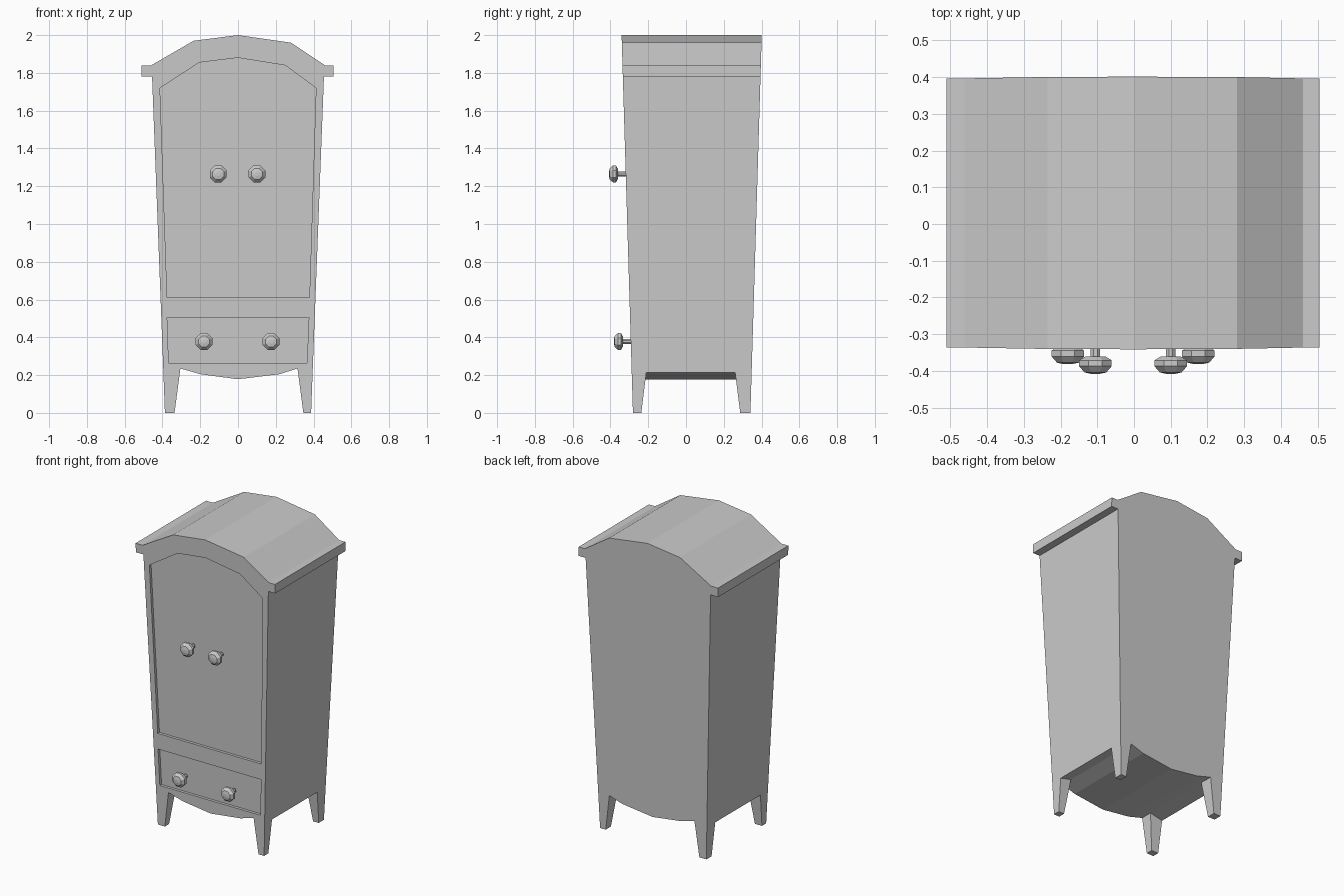
import bpy, bmesh, math

if "Cube" in bpy.data.objects:
    bpy.data.objects.remove(bpy.data.objects["Cube"])


def front(z):
    return -0.281 - 0.03 * z


def back(z):
    return 0.341 + 0.03 * z


def make(name, bm):
    me = bpy.data.meshes.new(name)
    bm.to_mesh(me)
    bm.free()
    ob = bpy.data.objects.new(name, me)
    bpy.context.collection.objects.link(ob)
    return ob


def bridge(name, rings):
    """Closed solid through rings of equal vertex count."""
    bm = bmesh.new()
    vs = [[bm.verts.new(p) for p in r] for r in rings]
    n = len(vs[0])
    for a, b in zip(vs, vs[1:]):
        for i in range(n):
            bm.faces.new((a[i], a[(i + 1) % n], b[(i + 1) % n], b[i]))
    bm.faces.new(vs[0])
    bm.faces.new(vs[-1])
    bmesh.ops.recalc_face_normals(bm, faces=bm.faces[:])
    return make(name, bm)


def panel(name, outline):
    """Panel with chamfered rim, flush with the leaning front."""
    bm = bmesh.new()
    f = bm.faces.new([bm.verts.new((x, front(z) + 0.018, z)) for x, z in outline])
    bmesh.ops.inset_individual(bm, faces=[f], thickness=0.014, depth=0.019,
                               use_even_offset=True)
    return make(name, bm)


# Cabinet body: one profile with curved apron, cornice and arched roof
profile = [(-0.395, 0.215), (-0.305, 0.235), (-0.2, 0.205), (0, 0.178), (0.22, 0.205),
           (0.315, 0.235), (0.395, 0.215), (0.455, 1.78), (0.505, 1.78), (0.505, 1.84),
           (0.46, 1.84), (0.28, 1.96), (0, 2.0), (-0.235, 1.97), (-0.46, 1.84),
           (-0.51, 1.84), (-0.51, 1.78), (-0.455, 1.78)]
body = bridge("cabinet_body", [[(x, front(z), z) for x, z in profile],
                               [(x, back(z), z) for x, z in profile]])

# Openings in the front for the doors and the drawer
left = [(-0.375, 0.61), (0, 0.61), (0, 1.88), (-0.205, 1.855), (-0.413, 1.72)]
right = [(0, 0.61), (0.378, 0.61), (0.413, 1.72), (0.25, 1.84), (0, 1.88)]
drawer = [(-0.367, 0.265), (0.365, 0.265), (0.375, 0.505), (-0.375, 0.505)]
doors = [left[0]] + right[1:] + left[3:]
for outline in (doors, drawer):
    cutter = bridge("opening_cutter", [[(x, front(z) - 0.05, z) for x, z in outline],
                                       [(x, front(z) + 0.02, z) for x, z in outline]])
    cutter.hide_render = True
    mod = body.modifiers.new("opening", 'BOOLEAN')
    mod.operation = 'DIFFERENCE'
    mod.solver = 'EXACT'
    mod.object = cutter
    bpy.context.view_layer.objects.active = body
    bpy.ops.object.modifier_apply(modifier=mod.name)
    bpy.data.objects.remove(cutter)

# Doors and drawer front
panel("left_door", left)
panel("right_door", right)
panel("drawer_front", drawer)

# Four tapered legs
for side, s, inner_top, inner_low in (("left", -1, 0.305, 0.336), ("right", 1, 0.315, 0.346)):
    for end, y_out, y_top, y_low in (("front", front, -0.21, -0.237),
                                     ("back", back, 0.26, 0.287)):
        xo, xi, zo, zi = s * 0.395, s * inner_top, 0.215, 0.235
        top = [(xo, y_out(zo), zo), (xi, y_out(zi), zi), (xi, y_top, zi), (xo, y_top, zo)]
        xo, xi = s * 0.387, s * inner_low
        low = [(xo, y_out(0), 0), (xi, y_out(0), 0), (xi, y_low, 0), (xo, y_low, 0)]
        bridge(f"{end}_{side}_leg", [low, top])

# Turned knobs: (radius, distance from the front)
turning = [(0.014, -0.005), (0.014, 0.042), (0.03, 0.042), (0.048, 0.052),
           (0.048, 0.068), (0.032, 0.085), (0.012, 0.089)]
for name, cx, cz in (("left_door_knob", -0.105, 1.265), ("right_door_knob", 0.1, 1.265),
                     ("left_drawer_knob", -0.18, 0.378), ("right_drawer_knob", 0.175, 0.378)):
    bridge(name, [[(cx + r * math.cos(math.tau * (i + 0.5) / 8), front(cz) - d,
                    cz + r * math.sin(math.tau * (i + 0.5) / 8)) for i in range(8)]
                  for r, d in turning])
